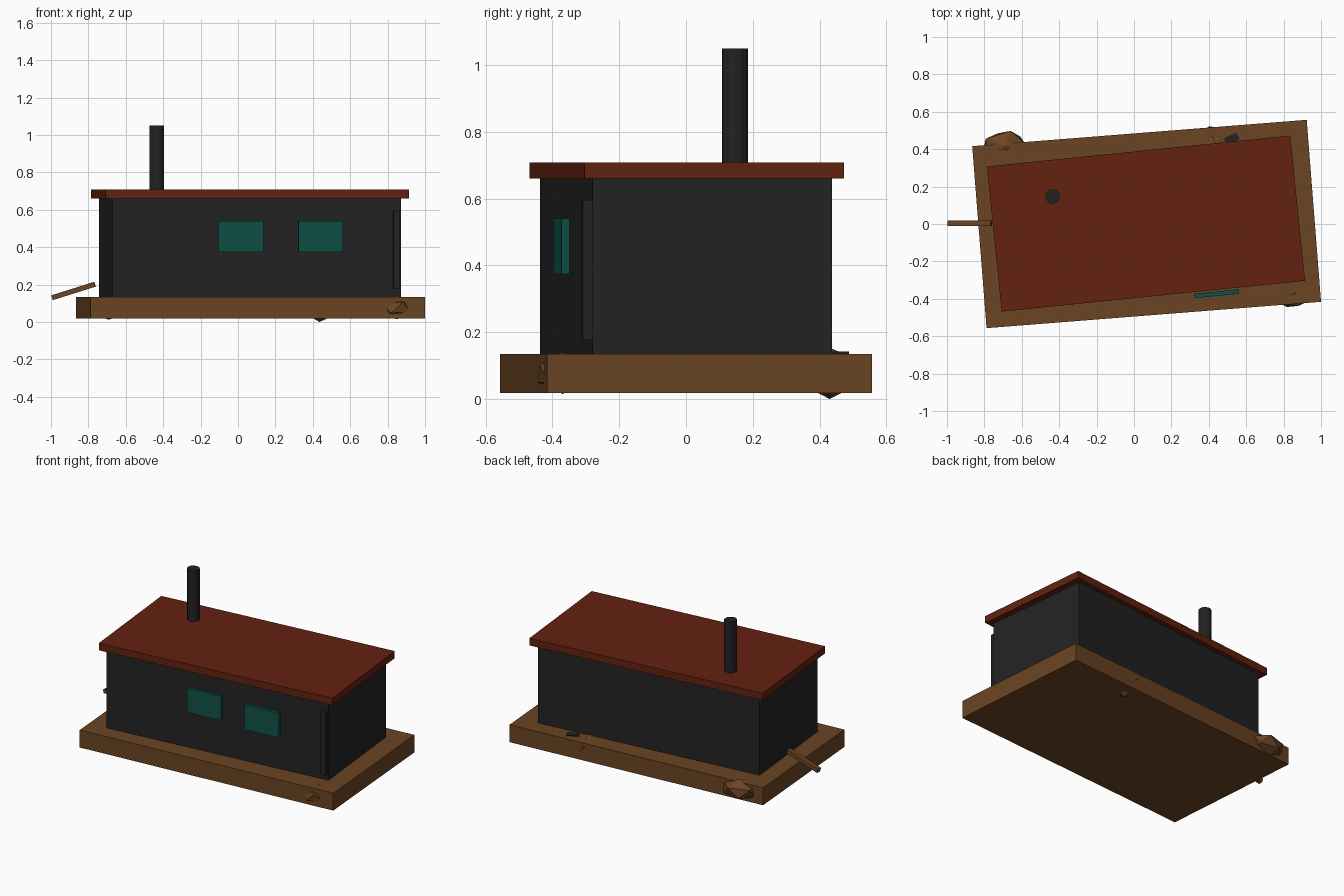
import bpy, math, random
from mathutils import Vector

if "Cube" in bpy.data.objects:
    bpy.data.objects.remove(bpy.data.objects["Cube"])

random.seed(4)


def material(name, rgb):
    m = bpy.data.materials.new(name)
    m.diffuse_color = (*rgb, 1)
    m.use_nodes = True
    m.node_tree.nodes["Principled BSDF"].inputs["Base Color"].default_value = m.diffuse_color
    return m


WOOD = material("brown wood", (0.145, 0.058, 0.017))
DARK = material("charcoal", (0.0165, 0.0165, 0.0165))
RUST = material("rust red", (0.125, 0.0155, 0.005))
GLASS = material("teal glass", (0.0045, 0.08, 0.06))


def finish(name, mat):
    ob = bpy.context.object
    ob.name = name
    ob.data.materials.append(mat)
    return ob


def box(name, mat, center, size, turn=0.0, tilt=0.0):
    bpy.ops.mesh.primitive_cube_add(size=1, location=center,
                                    rotation=(0, math.radians(tilt), math.radians(turn)))
    ob = finish(name, mat)
    ob.scale = size
    return ob


def lump(name, center, radii, turn):
    # faceted, slightly irregular low-poly lump
    bpy.ops.mesh.primitive_ico_sphere_add(subdivisions=1, radius=1, location=center,
                                          rotation=(0, 0, math.radians(turn)))
    ob = finish(name, WOOD)
    for v in ob.data.vertices:
        k = 1 if abs(v.co.z) > 0.9 else random.uniform(0.92, 1.08)
        v.co = Vector((v.co.x * radii[0], v.co.y * radii[1], v.co.z * radii[2])) * k
    return ob


CABIN_TURN = 5.8

# raft deck, cabin and roof slab
box("deck", WOOD, (0.0675, 0, 0.0765), (1.794, 0.976, 0.117), 4.5)
box("cabin", DARK, (0.063, 0, 0.3975), (1.55, 0.72, 0.525), CABIN_TURN)
box("roof", RUST, (0.064, 0.002, 0.684), (1.63, 0.78, 0.048), CABIN_TURN)

# stove pipe
bpy.ops.mesh.primitive_cylinder_add(vertices=12, radius=0.039, depth=0.41,
                                    location=(-0.435, 0.147, 0.845))
finish("chimney", DARK)

# windows along the front
for i, x in enumerate((0.015, 0.442)):
    box(f"window_{i + 1}", GLASS, (x, -0.373, 0.4575), (0.24, 0.024, 0.165), CABIN_TURN)

# door post at the front right corner
box("door", DARK, (0.846, -0.281, 0.386), (0.034, 0.06, 0.42), CABIN_TURN)

# mooring stick at the left end
box("stick", WOOD, (-0.879, 0.005, 0.166), (0.242, 0.03, 0.027), 0, -17.5)

# lumps caught around the deck edge
lump("lump_back_left", (-0.69, 0.415, 0.08), (0.13, 0.09, 0.068), 5)
lump("lump_back_right", (0.435, 0.43, 0.077), (0.105, 0.105, 0.077), 40)
lump("lump_front_right", (0.85, -0.37, 0.078), (0.115, 0.085, 0.063), 0)

# dark scrap lying behind the cabin
box("scrap", DARK, (0.522, 0.455, 0.138), (0.075, 0.04, 0.008), 24)
